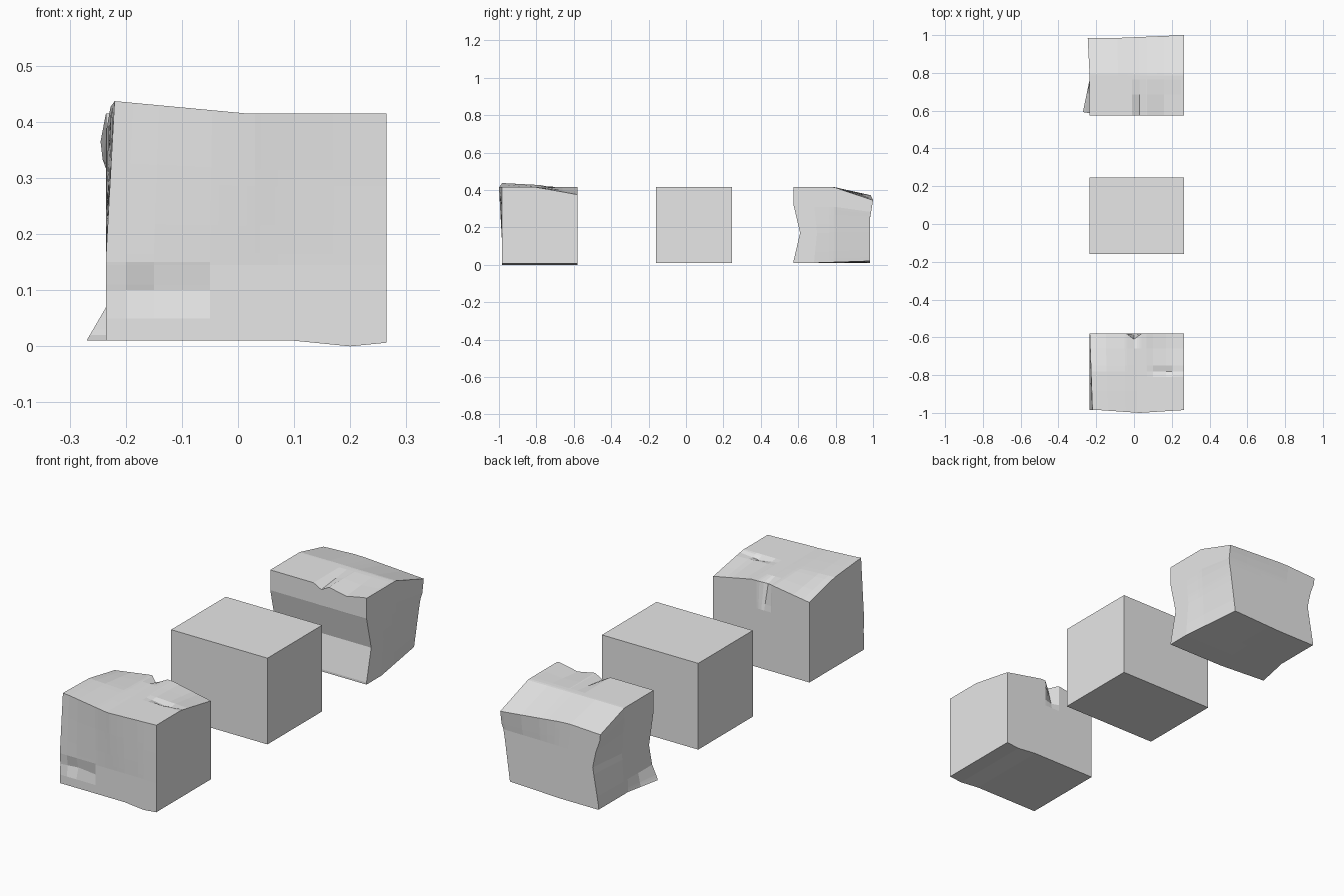
import bpy
import bmesh
from mathutils import Vector

old = bpy.data.objects.get("Cube")
if old:
    bpy.data.objects.remove(old, do_unlink=True)

stone = bpy.data.materials.new("stone_grey")
stone.use_nodes = True
grey = (0.8, 0.8, 0.8, 1)
stone.diffuse_color = grey
stone.node_tree.nodes["Principled BSDF"].inputs["Base Color"].default_value = grey

L, R, B, T = -0.235, 0.265, 0.01, 0.415   # shared left, right, bottom, top
ALL = 9                                   # radius that reaches the whole block


def block(name, front, back, pushes=()):
    """Box whose faces are cut where each push starts, peaks and ends, then dented.
    A push is (centre, radii, offset) with straight falloff."""
    low, high = Vector((L, front, B)), Vector((R, back, T))
    bm = bmesh.new()
    bmesh.ops.create_cube(bm, size=1)
    for v in bm.verts:
        v.co = [(a + b) / 2 + c * (b - a) for a, b, c in zip(low, high, v.co)]
    for axis in range(3):
        normal = Vector([float(i == axis) for i in range(3)])
        spots = {round(c[axis] + s * r[axis], 3)
                 for c, r, _ in pushes if r[axis] < ALL for s in (-1, 0, 1)}
        for spot in sorted(spots):
            if low[axis] + 0.01 < spot < high[axis] - 0.01:
                bmesh.ops.bisect_plane(bm, geom=bm.verts[:] + bm.edges[:] + bm.faces[:],
                                       plane_co=normal * spot, plane_no=normal)
    for v in bm.verts:
        start = v.co.copy()
        for centre, radii, offset in pushes:
            weight = 1
            for p, c, r in zip(start, centre, radii):
                weight *= 1 if r == ALL else max(0, 1 - abs(p - c) / r)
            v.co += Vector(offset) * weight
    bmesh.ops.recalc_face_normals(bm, faces=bm.faces[:])
    mesh = bpy.data.meshes.new(name)
    bm.to_mesh(mesh)
    bm.free()
    mesh.materials.append(stone)
    bpy.context.collection.objects.link(bpy.data.objects.new(name, mesh))


# Plain block
block("middle_block", -0.16, 0.245)

# Lightly worn block
F, K = -0.985, -0.58
block("front_block", F, K, [
    ((L, F, T), (0.25, 0.42, 0.25), (0.015, 0, 0.022)),     # raised corner
    ((R, K, T), (0.2, 0.22, 0.2), (0, 0, -0.04)),           # sunken corners
    ((L, K, T), (0.2, 0.2, 0.2), (0, 0, -0.03)),
    ((0.03, F, T), (0.23, 0.1, 0.27), (0, -0.015, 0)),      # bulged brow
    ((-0.15, F, 0.1), (0.1, 0.1, 0.05), (0, 0.015, 0)),     # ledge
    ((0.2, ALL, B), (0.1, ALL, 0.1), (0, 0, -0.01)),        # foot
    ((0, K, T), (0.04, 0.08, 0.13), (0, -0.03, -0.015)),    # back notch
    ((0.17, -0.78, T), (0.1, 0.03, 0.1), (0, 0, -0.012)),   # top crease
])

# Heavily worn block
F, K = 0.575, 0.985
block("back_block", F, K, [
    ((0, F, 0.17), (ALL, 0.2, 0.15), (0, 0.035, 0)),        # hollow front
    ((0, K, T), (ALL, 0.19, 0.2), (0, 0, -0.04)),           # sloped rear top
    ((R, K, T), (0.35, 0.2, 0.15), (0, 0.015, -0.03)),
    ((L, K, T), (0.2, 0.2, 0.12), (-0.01, 0, -0.01)),
    ((R, K, B), (0.3, 0.3, 0.3), (-0.04, 0, 0.01)),         # pulled-in rear foot
    ((L, K, 0.2), (0.3, 0.3, 0.17), (0.03, 0, 0)),
    ((L, F, B), (0.2, 0.19, 0.06), (-0.035, 0.02, 0)),      # flared front foot
    ((0.03, F, T), (0.04, 0.19, 0.1), (0, 0, -0.022)),      # top grooves
    ((0.16, F, T), (0.09, 0.19, 0.1), (0, 0, -0.018)),
])
